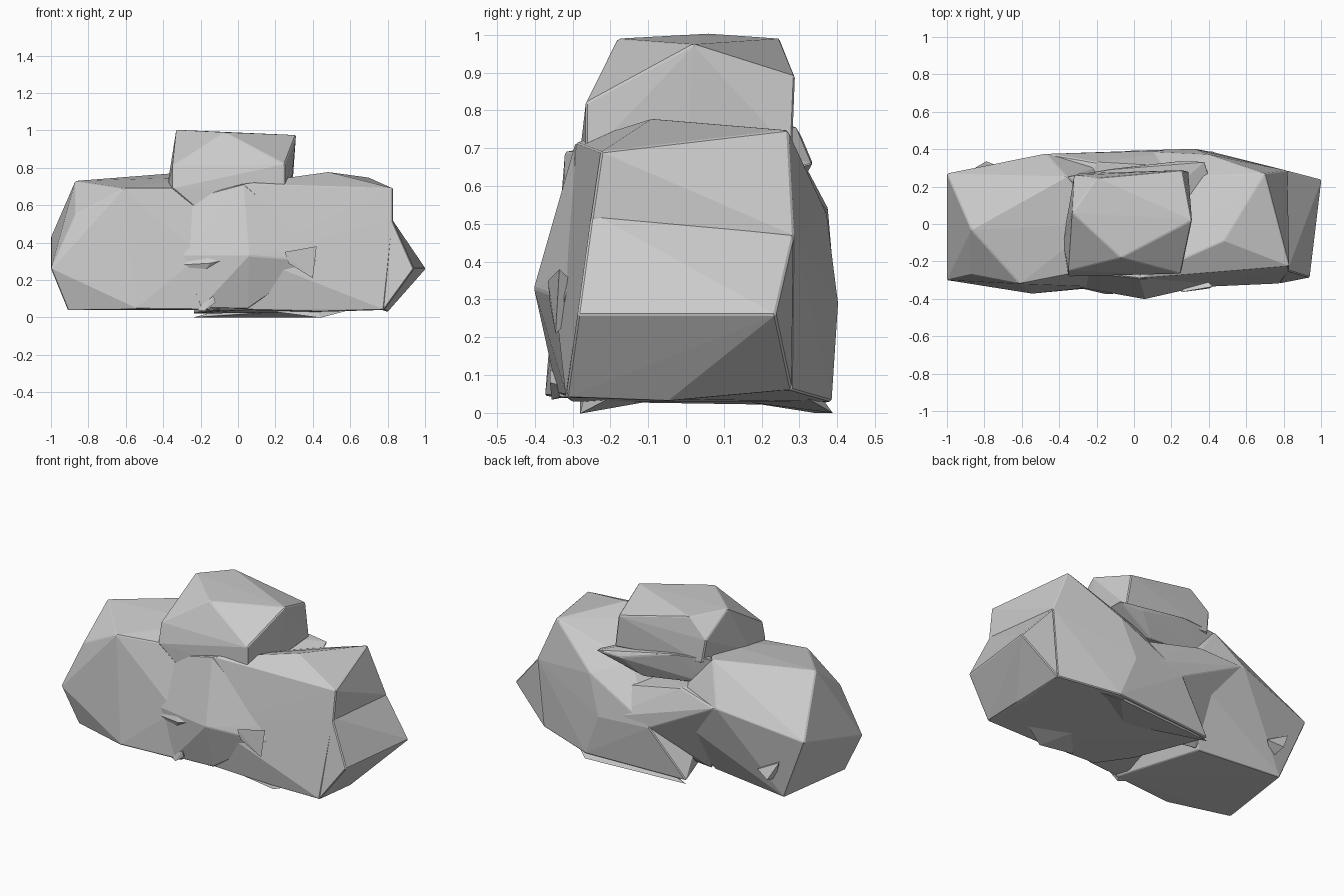
import bpy, bmesh

stone = bpy.data.materials.new("stone_grey")
stone.diffuse_color = (0.6, 0.6, 0.6, 1)


def boulder(name, points, bevel=0.005):
    """Faceted rock: convex hull of its corner points with softened edges."""
    bm = bmesh.new()
    for p in points:
        bm.verts.new(p)
    res = bmesh.ops.convex_hull(bm, input=bm.verts[:])
    junk = {g for g in res["geom_interior"] + res["geom_unused"]
            if isinstance(g, bmesh.types.BMVert)}
    bmesh.ops.delete(bm, geom=list(junk), context='VERTS')
    bmesh.ops.recalc_face_normals(bm, faces=bm.faces[:])
    me = bpy.data.meshes.new(name)
    bm.to_mesh(me)
    bm.free()
    me.materials.append(stone)
    ob = bpy.data.objects.new(name, me)
    bpy.context.collection.objects.link(ob)
    if bevel:
        m = ob.modifiers.new("soft_edges", 'BEVEL')
        m.width = bevel
        m.segments = 1
        m.limit_method = 'ANGLE'
    return ob


# left boulder
left = boulder("left_boulder", [
    (-1, -.30, .26), (-1, .27, .43), (-.87, -.03, .73), (-.87, -.27, .55),
    (-.61, -.32, .69), (-.25, -.25, .69), (-.36, .255, .77), (-.2, 0, .75),
    (-.47, .377, .54), (-.1, .34, .42), (-.91, -.26, .04), (-.54, -.373, .045),
    (-.15, -.335, .04), (-.2, -.335, .33), (-.84, .24, .04), (-.32, .17, .05),
    (-.05, -.24, .5)])

# right boulder
right = boulder("right_boulder", [
    (.05, -.35, .33), (.04, -.30, .04), (.03, -.29, .715), (.2, -.28, .68),
    (-.08, -.24, .55), (.48, -.09, .778), (.83, -.225, .69), (.70, .27, .748),
    (.82, .285, .47), (.83, -.25, .52), (.81, .02, .47), (.44, -.305, .03),
    (.78, -.318, .04), (.78, .28, .06), (.32, .402, .29), (.40, .372, .53),
    (-.02, .392, .31), (-.24, .34, .02), (.42, .385, .03), (.2, .25, .60),
    (-.1, -.1, .04)])

# pointed lower end on the right
nose = boulder("right_nose", [
    (1.003, .237, .26), (.94, -.287, .26), (.95, 0, .295), (.82, .285, .47),
    (.82, -.25, .53), (.79, .02, .46), (.78, -.318, .04), (.78, .28, .06),
    (.8, -.05, .03), (.6, 0, .1)])

# fillings in the valley between the two boulders, front and back
front = boulder("front_valley", [
    (.06, -.402, .33), (.42, -.32, .30), (.42, -.30, .38), (-.3, -.338, .33),
    (-.2, -.34, .05), (.05, -.315, .045), (-.1, -.27, .60), (.03, -.292, .715),
    (-.25, -.26, .64), (-.1, 0, .4), (.0, 0, .7), (-.1, 0, .05)])
back = boulder("back_valley", [
    (-.02, .39, .31), (.30, .397, .29), (-.46, .375, .54), (-.2, .33, .58),
    (.15, .31, .50), (-.3, .17, .05), (.1, .1, .04), (-.3, 0, .6), (.2, 0, .5)])
ledge = boulder("back_ledge", [
    (-.36, .255, .77), (-.12, .295, .755), (.38, .335, .66), (.22, .335, .66),
    (.1, .27, .55), (-.3, .24, .6), (.0, 0, .74), (.45, .1, .6), (-.3, 0, .6)])

# boulder on top
top = boulder("top_boulder", [
    (-.33, .06, 1.003), (-.07, -.18, .99), (.31, .02, .975), (-.2, .247, .99),
    (.26, .288, .89), (-.32, .26, .88), (.25, -.265, .82), (-.35, -.25, .81),
    (-.38, -.1, .69), (.29, .28, .69), (.28, 0, .66), (.25, -.265, .67),
    (-.35, -.28, .69), (-.3, .27, .74), (-.15, -.27, .52)])

# small stones poking out below
foot_f = boulder("front_foot", [
    (.44, -.28, -.002), (.2, -.28, .03), (.6, -.2, .04), (.35, -.1, .03),
    (.4, -.25, .12)], 0)
foot_b = boulder("back_foot", [
    (.42, .388, .0), (-.24, .34, .0), (.55, .3, .05), (.2, .15, .03),
    (.2, .3, .12)], 0)
parts = (right, nose, front, back, ledge, top, foot_f, foot_b)

# merge the stones into one solid rock
for part in parts:
    m = left.modifiers.new("join_" + part.name, 'BOOLEAN')
    m.operation = 'UNION'
    m.solver = 'EXACT'
    m.object = part
bpy.context.view_layer.update()
merged = bpy.data.meshes.new_from_object(
    left.evaluated_get(bpy.context.evaluated_depsgraph_get()))
left.modifiers.clear()
left.data = merged
left.name = "rock_body"
for part in parts:
    bpy.data.objects.remove(part)

# small chips sticking out of the faces
chips = {
    "front_chip": [(-.32, -.335, .28), (-.18, -.345, .35), (-.06, -.37, .31),
                   (-.19, -.34, .23), (-.15, -.375, .29), (-.2, -.28, .29)],
    "low_chip": [(-.23, -.33, .04), (-.13, -.36, .115), (-.12, -.36, .08),
                 (-.18, -.355, .035), (-.15, -.28, .06)],
    "right_chip": [(.25, -.365, .35), (.42, -.335, .38), (.40, -.345, .21),
                   (.27, -.36, .29), (.35, -.25, .3)],
    "back_chip": [(-.85, .30, .28), (-.79, .335, .17), (-.70, .30, .20),
                  (-.78, .24, .14), (-.78, .22, .25)],
}
for name, pts in chips.items():
    boulder(name, pts, 0)
